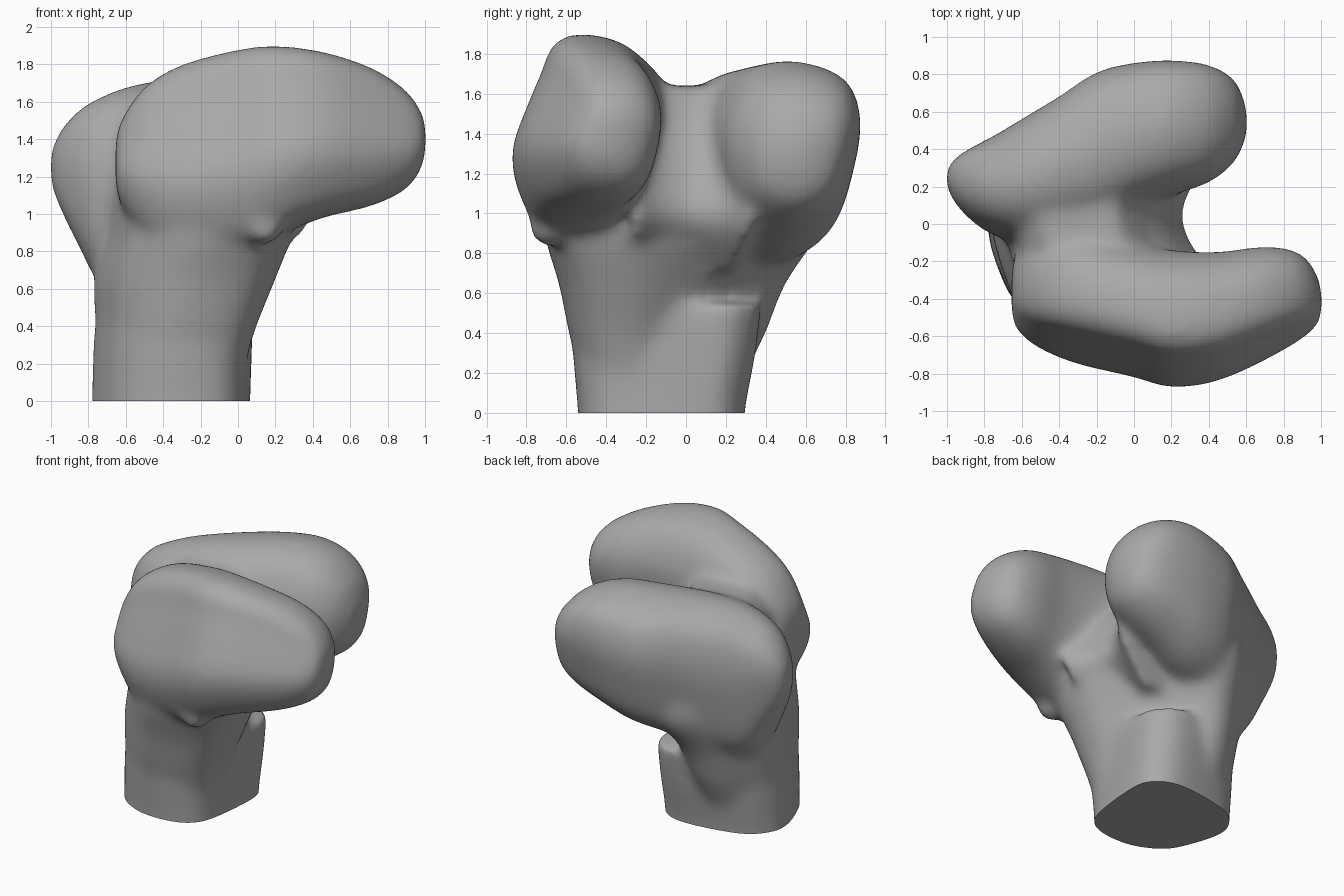
import bpy, bmesh
from mathutils import Vector

cube = bpy.data.objects.get("Cube")
if cube:
    bpy.data.objects.remove(cube, do_unlink=True)


def spline(points, steps, closed):
    """Catmull-Rom curve through points of any dimension."""
    pts = [Vector(p) for p in points]
    count = len(pts)
    curve = []
    for i in range(count if closed else count - 1):
        if closed:
            a, b, c, d = (pts[(i + k - 1) % count] for k in range(4))
        else:
            a, b, c, d = (pts[min(max(i + k - 1, 0), count - 1)] for k in range(4))
        for s in range(steps):
            t = s / steps
            curve.append(b + (c - a) * (t / 2) + (a * 2 - b * 5 + c * 4 - d) * (t * t / 2)
                         + (b * 3 - a - c * 3 + d) * (t ** 3 / 2))
    return curve if closed else curve + [pts[-1]]


def loft(bm, outline, stations, place):
    """Skin an outline fitted to each station: (position, a_min, a_max, b_min, b_max)."""
    section = spline(outline, 4, True)
    rings = []
    for p, a0, a1, b0, b1 in spline(stations, 4, False):
        rings.append([bm.verts.new(place(p, (a0 + a1 + (a1 - a0) * u) / 2,
                                         (b0 + b1 + (b1 - b0) * v) / 2)) for u, v in section])
    for r, q in zip(rings, rings[1:]):
        for i in range(len(r)):
            j = (i + 1) % len(r)
            bm.faces.new((r[i], r[j], q[j], q[i]))
    bm.faces.new(rings[0][::-1])
    bm.faces.new(rings[-1])


def along_x(p, a, b):
    return (p, a, b)


def along_z(p, a, b):
    return (a, b, p)


bm = bmesh.new()

# Shaft
shaft_outline = [(-.86, -.35), (-.64, -.74), (-.11, -1), (.5, -.97), (.82, -.74), (.94, -.3),
                 (1, .4), (.93, .76), (.47, 1), (-.59, .83), (-.98, .44), (-1, .1)]
loft(bm, shaft_outline, [
    (-.2, -.775, .065, -.535, .295), (0, -.775, .065, -.535, .295),
    (.3, -.765, .075, -.56, .35), (.55, -.74, .08, -.57, .38),
], along_z)

# Neck, flaring from the shaft into the web between the two rounded ends
neck_outline = [(-.86, -.35), (-.64, -.74), (-.11, -1), (.5, -.97), (.87, -.77), (1, -.35),
                (.75, .15), (.35, .6), (-.1, 1), (-.6, .85), (-.98, .44), (-1, .1)]
loft(bm, neck_outline, [
    (.2, -.75, .04, -.53, .3), (.4, -.755, .1, -.58, .4), (.65, -.76, .2, -.63, .5),
    (.9, -.71, .29, -.7, .66), (1.1, -.7, .28, -.68, .66), (1.3, -.68, .15, -.5, .6),
    (1.5, -.64, .05, -.4, .5), (1.63, -.5, -.06, -.3, .4),
], along_z)

# Hollow wall of the notch
notch_outline = [(-1, -1), (.6, -1), (1, -.95), (.75, -.5), (.62, 0), (.75, .5),
                 (1, .95), (.6, 1), (-1, 1)]
loft(bm, notch_outline, [
    (.7, -.4, .1, -.3, .25), (.95, -.4, .4, -.27, .35), (1.15, -.4, .36, -.27, .35),
    (1.35, -.4, .24, -.25, .32), (1.55, -.4, .05, -.25, .3), (1.64, -.38, -.05, -.2, .25),
], along_z)

# Front condyle, the long one
front_outline = [(-.12, 1), (-.45, .88), (-.58, .64), (-.81, .24), (-1, -.18), (-.9, -.57),
                 (-.58, -.9), (.2, -1), (.75, -.7), (1, .1), (.87, .6), (.5, .91)]
loft(bm, front_outline, [
    (-.655, -.5, -.24, 1.15, 1.4), (-.62, -.58, -.15, 1.04, 1.51), (-.5, -.67, -.08, .87, 1.68),
    (-.3, -.75, -.03, .75, 1.8), (0, -.82, -.1, .79, 1.88), (.2, -.875, -.14, .88, 1.9),
    (.45, -.84, -.15, .98, 1.87), (.7, -.73, -.12, 1.04, 1.79), (.88, -.63, -.15, 1.12, 1.68),
    (.97, -.56, -.25, 1.22, 1.57), (1.005, -.5, -.36, 1.33, 1.49),
], along_x)

# Back condyle, set at a slant
back_outline = [(0, 1), (.75, .83), (1, .4), (.92, -.15), (.65, -.74),
                (0, -1), (-.75, -.72), (-1, .1), (-.68, .78)]
loft(bm, back_outline, [
    (-1.005, .2, .3, 1.16, 1.33), (-.95, .1, .36, 1.02, 1.45), (-.85, 0, .42, .82, 1.56),
    (-.75, -.06, .47, .64, 1.62), (-.6, -.1, .56, .6, 1.68), (-.4, -.08, .68, .68, 1.72),
    (-.2, -.04, .81, .73, 1.74), (0, .07, .86, .78, 1.76), (.2, .15, .875, .87, 1.76),
    (.4, .22, .85, .96, 1.69), (.53, .32, .78, 1.05, 1.57), (.58, .41, .69, 1.14, 1.47),
    (.605, .48, .6, 1.24, 1.38),
], along_x)

# Small knob under the front condyle
knob = bmesh.ops.create_uvsphere(bm, u_segments=20, v_segments=12, radius=.1)["verts"]
bmesh.ops.translate(bm, verts=knob, vec=(.14, -.69, .93))

bmesh.ops.recalc_face_normals(bm, faces=bm.faces)
mesh = bpy.data.meshes.new("bone_end")
bm.to_mesh(mesh)
bm.free()
bone = bpy.data.objects.new("bone_end", mesh)
bpy.context.collection.objects.link(bone)

# Fuse the parts and soften the joints
remesh = bone.modifiers.new("fuse", "REMESH")
remesh.mode = "VOXEL"
remesh.voxel_size = .022
smooth = bone.modifiers.new("soften", "SMOOTH")
smooth.factor = .5
smooth.iterations = 40
deps = bpy.context.evaluated_depsgraph_get()
fused = bpy.data.meshes.new_from_object(bone.evaluated_get(deps))
bone.modifiers.clear()

# Cut the shaft flat at the bottom
bm = bmesh.new()
bm.from_mesh(fused)
cut = bmesh.ops.bisect_plane(bm, geom=bm.verts[:] + bm.edges[:] + bm.faces[:],
                             plane_co=(0, 0, 0), plane_no=(0, 0, 1), clear_inner=True)
rim = [e for e in cut["geom_cut"] if isinstance(e, bmesh.types.BMEdge)]
bmesh.ops.contextual_create(bm, geom=rim)
bmesh.ops.recalc_face_normals(bm, faces=bm.faces)
bm.to_mesh(fused)
bm.free()
bone.data = fused

# Plain grey finish
grey = bpy.data.materials.new("bone_grey")
grey.use_nodes = True
colour = (.4, .4, .4, 1)
grey.diffuse_color = colour
grey.node_tree.nodes["Principled BSDF"].inputs["Base Color"].default_value = colour
fused.materials.clear()
fused.materials.append(grey)

bpy.context.view_layer.objects.active = bone
bone.select_set(True)
bpy.ops.object.shade_smooth_by_angle(angle=.9)
